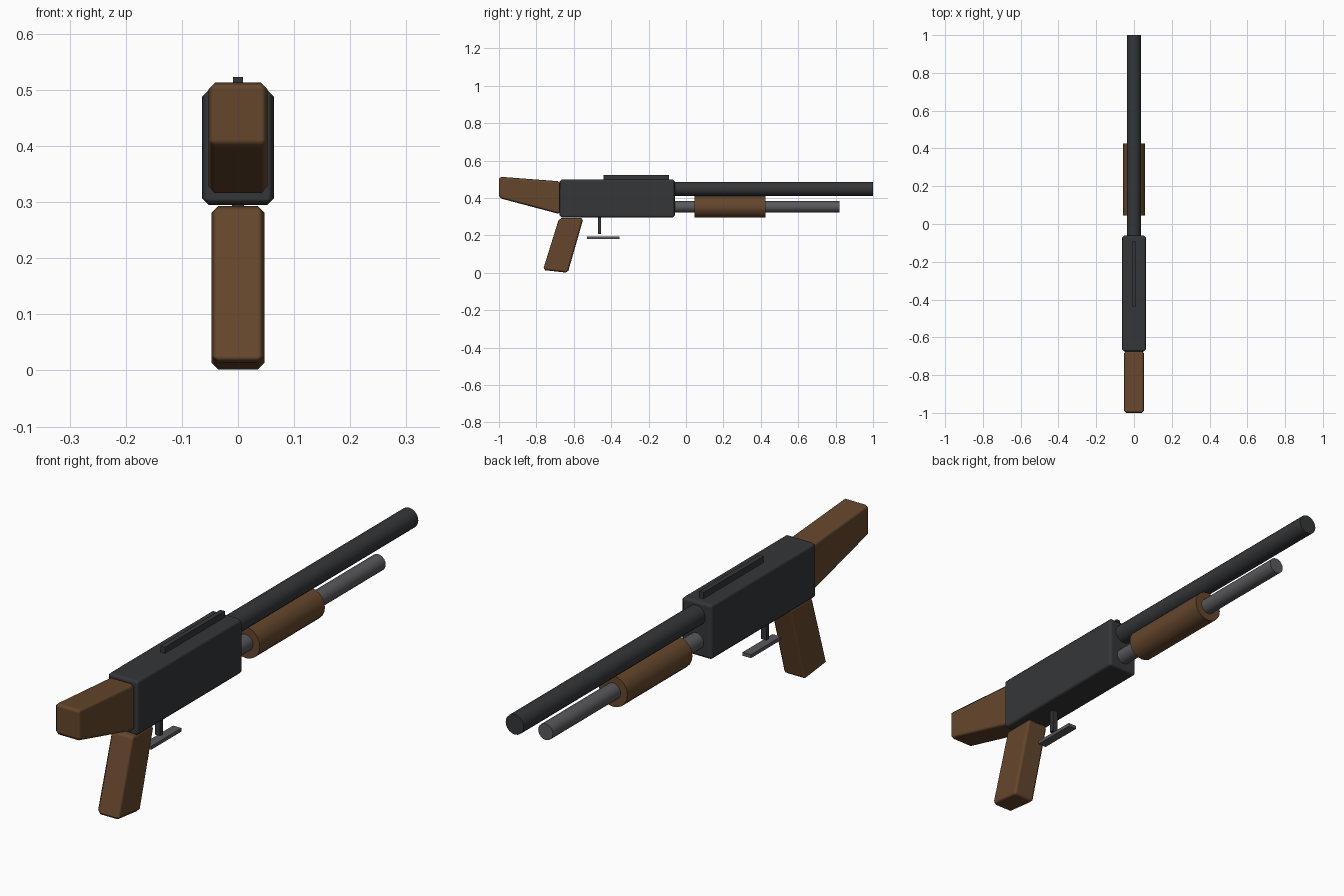
import bpy, bmesh, math

if "Cube" in bpy.data.objects:
    bpy.data.objects.remove(bpy.data.objects["Cube"])


def material(name, rgb):
    m = bpy.data.materials.new(name)
    m.diffuse_color = (*rgb, 1)
    m.use_nodes = True
    m.node_tree.nodes["Principled BSDF"].inputs["Base Color"].default_value = m.diffuse_color
    return m


DARK = material("dark_steel", (0.035, 0.037, 0.04))
STEEL = material("grey_steel", (0.10, 0.10, 0.11))
WOOD = material("wood", (0.13, 0.062, 0.025))


def prism(name, profile, half, mat, bevel=0):
    """Extrude a (y, z) side profile across x, with optional chamfered edges."""
    bm = bmesh.new()
    left, right = [[bm.verts.new((x, y, z)) for y, z in profile] for x in (-half, half)]
    bm.faces.new(left)
    bm.faces.new(right)
    n = len(profile)
    for i in range(n):
        j = (i + 1) % n
        bm.faces.new((left[i], left[j], right[j], right[i]))
    bmesh.ops.recalc_face_normals(bm, faces=bm.faces)
    me = bpy.data.meshes.new(name)
    bm.to_mesh(me)
    bm.free()
    ob = bpy.data.objects.new(name, me)
    bpy.context.collection.objects.link(ob)
    me.materials.append(mat)
    if bevel:
        me.shade_smooth()
        b = ob.modifiers.new("chamfer", 'BEVEL')
        b.width, b.segments, b.harden_normals = bevel, 1, True
    return ob


def box(name, y0, y1, z0, z1, half, mat, bevel=0):
    return prism(name, [(y0, z0), (y1, z0), (y1, z1), (y0, z1)], half, mat, bevel)


def tube(name, y0, y1, z, radius, mat):
    """Closed cylinder lying along y."""
    bpy.ops.mesh.primitive_cylinder_add(vertices=20, radius=radius, depth=y1 - y0,
                                        location=(0, (y0 + y1) / 2, z),
                                        rotation=(math.pi / 2, 0, 0))
    ob = bpy.context.object
    ob.name = name
    ob.data.materials.append(mat)
    bpy.ops.object.shade_smooth_by_angle(angle=math.radians(40))


# Body and sight rail
box("receiver", -0.675, -0.06, 0.295, 0.50, 0.064, DARK, 0.012)
box("sight_rail", -0.44, -0.09, 0.495, 0.523, 0.009, DARK)

# Barrel, magazine tube and sliding fore-end
tube("barrel", -0.08, 1.0, 0.449, 0.037, DARK)
tube("magazine_tube", -0.08, 0.82, 0.353, 0.030, STEEL)
tube("fore_end", 0.045, 0.425, 0.353, 0.058, WOOD)

# Wooden stock and grip
prism("stock", [(-1.0, 0.40), (-0.672, 0.313), (-0.672, 0.489), (-1.0, 0.514)], 0.053, WOOD, 0.012)
prism("grip", [(-0.765, 0.015), (-0.632, 0.0), (-0.548, 0.293), (-0.678, 0.293)], 0.047, WOOD, 0.012)

# Trigger and guard plate
box("trigger", -0.47, -0.454, 0.207, 0.30, 0.011, DARK)
box("trigger_guard", -0.53, -0.355, 0.181, 0.194, 0.017, STEEL)
